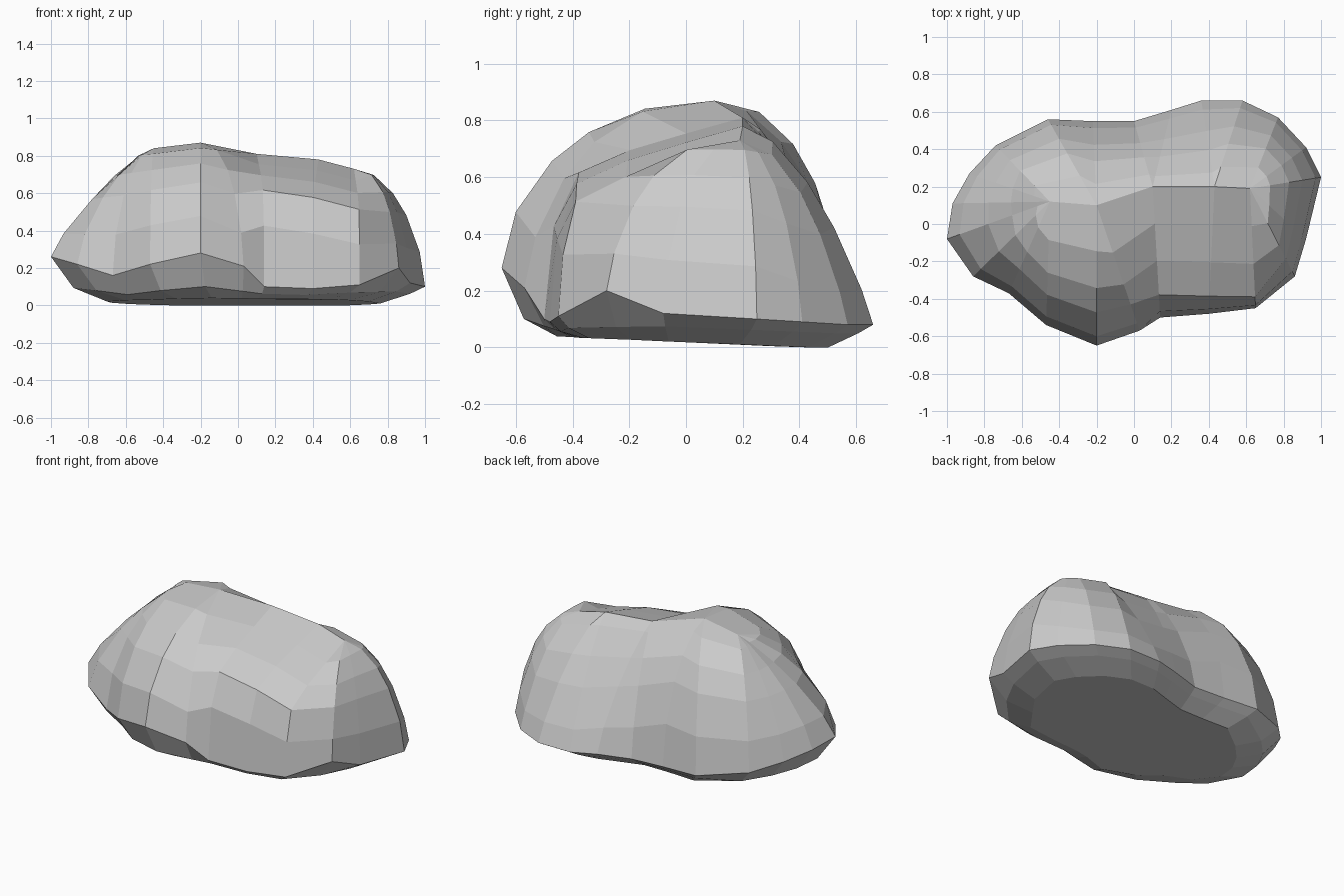
import bpy, bmesh
from math import log, sin, cos, radians, sqrt
from mathutils import Vector

if "Cube" in bpy.data.objects:
    bpy.data.objects.remove(bpy.data.objects["Cube"])

# Crest line of the boulder, left to right
CREST = [Vector(p) for p in ((-.45, .12, .84), (-.2, .10, .87), (.1, .20, .81),
                             (.43, .20, .78), (.62, .19, .73))]

# Widest outline, counter-clockwise from the right end:
# x, y, height of widest point, crest point it rises to, shoulder fullness out / up
COLUMNS = [
    (1.0, .25, .10, 4, .70, .65), (.92, .41, .09, 4, .71, .59),
    (.77, .57, .08, 4, .71, .54), (.58, .66, .08, 3, .66, .54),
    (.36, .66, .08, 3, .60, .54), (.20, .61, .09, 2, .57, .58),
    (0, .55, .09, 2, .62, .62), (-.22, .55, .10, 1, .68, .68),
    (-.46, .56, .11, 1, .74, .66), (-.74, .42, .15, 0, .70, .63),
    (-.88, .27, .20, 0, .63, .61), (-.97, .11, .24, 0, .58, .60),
    (-1.0, -.08, .26, 0, .55, .58), (-.86, -.28, .22, 0, .62, .62),
    (-.67, -.37, .16, 0, .70, .67), (-.47, -.54, .22, 0, .72, .68),
    (-.20, -.65, .28, 1, .73, .68), (.03, -.57, .21, 1, .76, .63),
    (.14, -.50, .10, 2, .80, .76), (.40, -.48, .09, 3, .84, .74),
    (.65, -.45, .11, 4, .89, .69), (.86, -.28, .20, 4, .77, .61),
    (.92, -.08, .12, 4, .74, .66),
]


def column(x, y, zw, crest, out, up):
    """Points from the underside, over the shoulder, up to the crest."""
    top = CREST[crest]
    low = zw < .13
    base, mid, mid_z = (.76, .92, .62) if low else (.70, .88, .36)
    pts = [Vector((x * base, y * base, max(0, .018 - .032 * y))),
           Vector((x * mid, y * mid, zw * mid_z))]
    # superellipse passing through the shoulder point
    p, q = log(out) / log(sqrt(.5)), log(up) / log(sqrt(.5))
    for deg in (0, 22, 42, 56, 73, 90):
        c = cos(radians(deg)) ** p if deg < 90 else 0
        s = sin(radians(deg)) ** q
        if x > .1 and y < -.4 and deg > 42:     # right lobe: nearly straight top slope
            t = (deg - 42) / 48
            c = out * (1 - t)
            s = up + (1 - up) * t ** .9
        pts.append(Vector((top.x + (x - top.x) * c, top.y + (y - top.y) * c,
                           zw + (top.z - zw) * s)))
    return pts


# Boulder: loft the columns, close the base and weld the crest
bm = bmesh.new()
cols = [[bm.verts.new(p) for p in column(*c)] for c in COLUMNS]
for a, b in zip(cols, cols[1:] + cols[:1]):
    for i in range(len(a) - 1):
        bm.faces.new((a[i], b[i], b[i + 1], a[i + 1]))
bm.faces.new([c[0] for c in reversed(cols)])
bmesh.ops.remove_doubles(bm, verts=bm.verts, dist=.002)
bmesh.ops.recalc_face_normals(bm, faces=bm.faces)
mesh = bpy.data.meshes.new("boulder")
bm.to_mesh(mesh)
bm.free()
bpy.context.collection.objects.link(bpy.data.objects.new("boulder", mesh))
